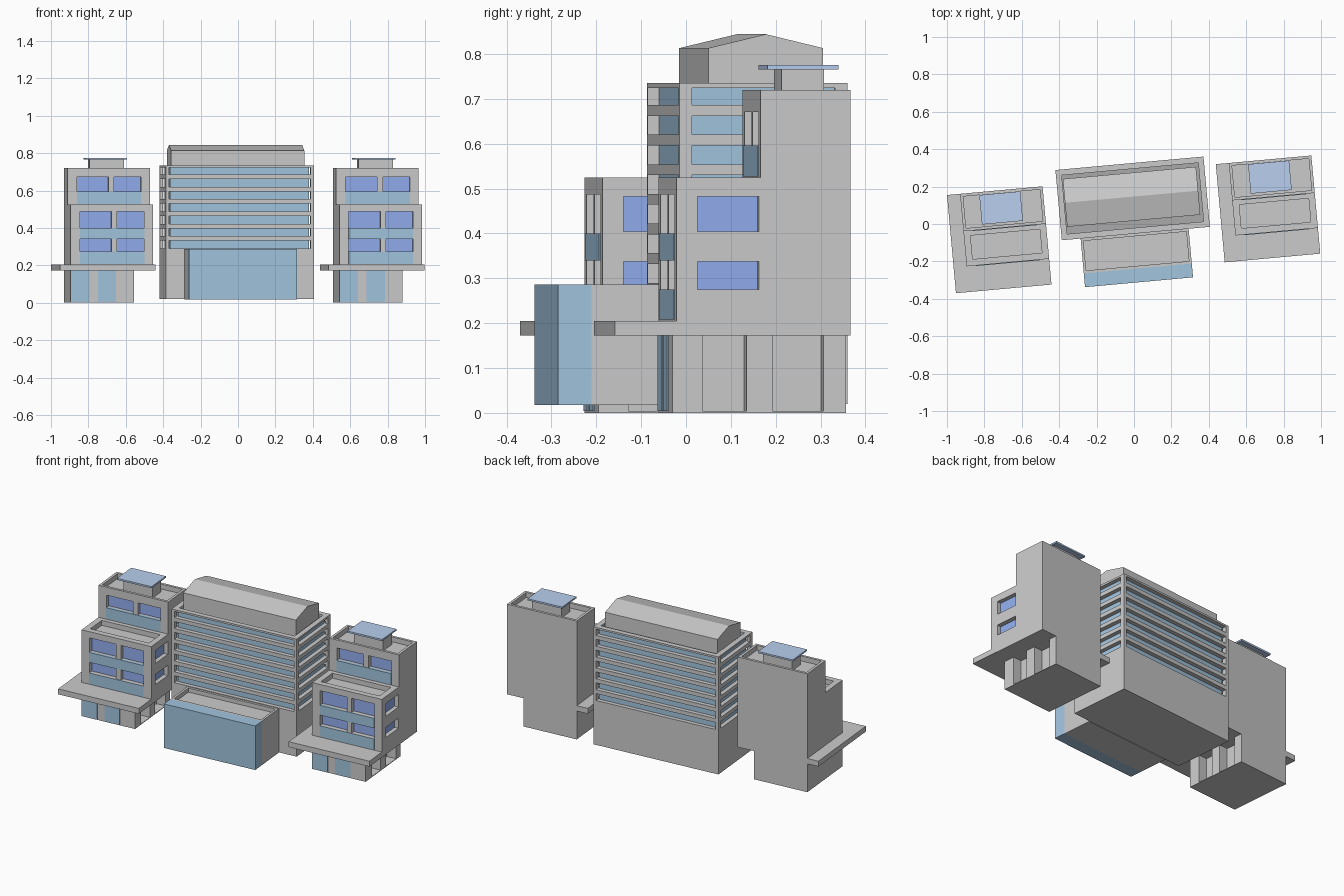
import bpy, bmesh, math
from mathutils import Matrix

if "Cube" in bpy.data.objects:
    bpy.data.objects.remove(bpy.data.objects["Cube"])

ANGLE = math.radians(5.2)


def frame(x, y):
    return Matrix.Translation((x, y, 0)) @ Matrix.Rotation(ANGLE, 4, 'Z')


def material(name, rgb):
    m = bpy.data.materials.new(name)
    m.diffuse_color = (*rgb, 1)
    m.use_nodes = True
    m.node_tree.nodes["Principled BSDF"].inputs["Base Color"].default_value = m.diffuse_color
    return m


STEEL = material("steel_blue_glass", (0.36, 0.56, 0.74))
ROYAL = material("royal_blue_glass", (0.29, 0.42, 0.87))
CANOPY = material("canopy_blue", (0.48, 0.62, 0.86))
GREY = material("niche_grey", (0.66, 0.66, 0.64))
DARK = material("roof_gutter_dark", (0.4, 0.4, 0.4))


def add_cube(bm, u, v, z):
    m = Matrix.Translation(((u[0] + u[1]) / 2, (v[0] + v[1]) / 2, (z[0] + z[1]) / 2))
    m = m @ Matrix.Diagonal((u[1] - u[0], v[1] - v[0], z[1] - z[0], 1))
    return bmesh.ops.create_cube(bm, size=1, matrix=m)["verts"]


def finish(bm, name, fr, mat=None):
    bmesh.ops.recalc_face_normals(bm, faces=bm.faces)
    bm.transform(fr)
    me = bpy.data.meshes.new(name)
    bm.to_mesh(me)
    bm.free()
    ob = bpy.data.objects.new(name, me)
    bpy.context.collection.objects.link(ob)
    if mat:
        me.materials.append(mat)
    return ob


def boxes(name, fr, items, mat=None):
    bm = bmesh.new()
    for u, v, z in items:
        add_cube(bm, u, v, z)
    return finish(bm, name, fr, mat)


# block whose roof is sunk behind a parapet
def tray(name, fr, u, v, z, rim, sink):
    bm = bmesh.new()
    add_cube(bm, u, v, z)
    top = max(bm.faces, key=lambda f: f.calc_center_median().z)
    bmesh.ops.inset_region(bm, faces=[top], thickness=rim)
    # a second ring becomes the vertical inner wall
    bm.faces.ensure_lookup_table()
    ext = bmesh.ops.extrude_discrete_faces(bm, faces=[top])["faces"][0]
    for vert in ext.verts:
        vert.co.z -= sink
    return finish(bm, name, fr)


def cut(ob, fr, items):
    cutter = boxes("cutter", fr, items)
    cutter.hide_render = True
    mod = ob.modifiers.new("openings", 'BOOLEAN')
    mod.operation, mod.solver, mod.object = 'DIFFERENCE', 'EXACT', cutter
    dg = bpy.context.evaluated_depsgraph_get()
    me = bpy.data.meshes.new_from_object(ob.evaluated_get(dg))
    ob.modifiers.clear()
    ob.data = me
    bpy.data.objects.remove(cutter)


def tower(side, fr):
    L, R = 0.07, 0.513
    bays = [(0.12, 0.29), (0.32, 0.465)]
    d = 0.03
    n = lambda part: f"{side}_tower_{part}"

    # ground floor with open niches on the right
    base = boxes(n("base"), fr, [((L, 0.41), (0.138, 0.527), (0, 0.18))])
    niches = [(0.206, 0.304), (0.362, 0.476)]
    cut(base, fr, [((0.35, 0.43), v, (0.004, 0.172)) for v in niches])
    boxes(n("niche_panels"), fr, [((0.345, 0.352), v, (0.004, 0.172)) for v in niches], GREY)
    boxes(n("base_windows"), fr, [(u, (0.135, 0.15), (0.004, 0.172))
                                  for u in ((L + 0.003, 0.17), (0.216, 0.314))], STEEL)
    # projecting slab
    boxes(n("slab"), fr, [((0, R), (0, 0.527), (0.172, 0.205))])

    # front block and tall rear block
    low = tray(n("front_block"), fr, (L, R), (0.138, 0.335), (0.2, 0.525), 0.05, 0.03)
    tall = tray(n("rear_block"), fr, (L, R), (0.326, 0.527), (0.2, 0.72), 0.022, 0.03)
    low_z = [(0.275, 0.34), (0.4, 0.487)]
    side_z = [(0.275, 0.337), (0.404, 0.482)]
    sv = (0.185, 0.322)
    cut(low, fr, [(u, (0.12, 0.138 + d), z) for u in bays for z in low_z]
        + [((R - d, R + 0.02), sv, z) for z in side_z])
    cut(tall, fr, [(u, (0.31, 0.326 + d), (0.596, 0.671)) for u in bays])

    # recessed panes and flush spandrel bands
    boxes(n("windows"), fr,
          [(u, (0.138 + d - 0.004, 0.138 + d + 0.004), z) for u in bays for z in low_z]
          + [(u, (0.322 + d, 0.33 + d), (0.596, 0.671)) for u in bays]
          + [((R - d - 0.004, R - d + 0.004), sv, z) for z in side_z], ROYAL)
    span = (0.12, 0.465)
    boxes(n("spandrels"), fr, [(span, (0.135, 0.15), (0.208, 0.275)),
                               (span, (0.135, 0.15), (0.34, 0.4)),
                               (span, (0.323, 0.34), (0.527, 0.596))], STEEL)
    # roof housing and canopy
    boxes(n("roof_housing"), fr, [((0.195, 0.38), (0.385, 0.48), (0.685, 0.766))])
    boxes(n("roof_canopy"), fr, [((0.172, 0.392), (0.353, 0.511), (0.765, 0.775))], CANOPY)


tower("left", frame(-0.952, -0.37))
tower("right", frame(0.485, -0.205))

# central building
fr = frame(-0.386, -0.087)
W, D, P, d = 0.795, 0.377, 0.018, 0.025
boxes("main_base", fr, [((0, W), (0, D), (0.02, 0.29))])
boxes("main_glass_core", fr, [((d, W - d), (d, D - d), (0.28, 0.69))], STEEL)
boxes("main_floor_bands", fr, [((0, W), (0, D), (0.332 + 0.066 * i, 0.356 + 0.066 * i)) for i in range(6)])
boxes("main_corner_piers", fr, [(u, v, (0.285, 0.73)) for u in ((0, P), (W - P, W))
                                for v in ((0, P + 0.01), (D - P - 0.01, D))])


# hollow rectangular ring
def ring(name, o, t, z, mat=None):
    a, b, c, e = o, W - o, o, D - o
    boxes(name, fr, [((a, b), (c, c + t), z), ((a, b), (e - t, e), z),
                     ((a, a + t), (c + t, e - t), z), ((b - t, b), (c + t, e - t), z)], mat)


ring("main_top_glass", d, 0.006, (0.685, 0.728), STEEL)
ring("main_parapet_cap", 0, d + 0.006, (0.724, 0.735))
boxes("main_roof_gutter", fr, [((d + 0.005, W - d - 0.005), (d + 0.005, D - d - 0.005), (0.686, 0.692))], DARK)

# penthouse with a low gable
bm = bmesh.new()
prof = [(0.069, 0.688), (0.069, 0.813), (0.198, 0.844), (0.326, 0.813), (0.326, 0.688)]
face = bm.faces.new([bm.verts.new((0.035, v, z)) for v, z in prof])
new = bmesh.ops.extrude_face_region(bm, geom=[face])["geom"]
bmesh.ops.translate(bm, vec=(0.715, 0, 0), verts=[g for g in new if isinstance(g, bmesh.types.BMVert)])
finish(bm, "penthouse", fr)

# entrance hall: grey block with a glass front
tray("entrance_block", fr, (0.101, 0.681), (-0.187, 0.0), (0.018, 0.286), 0.02, 0.025)
boxes("entrance_glass", fr, [((0.101, 0.681), (-0.261, -0.186), (0.018, 0.286))], STEEL)
